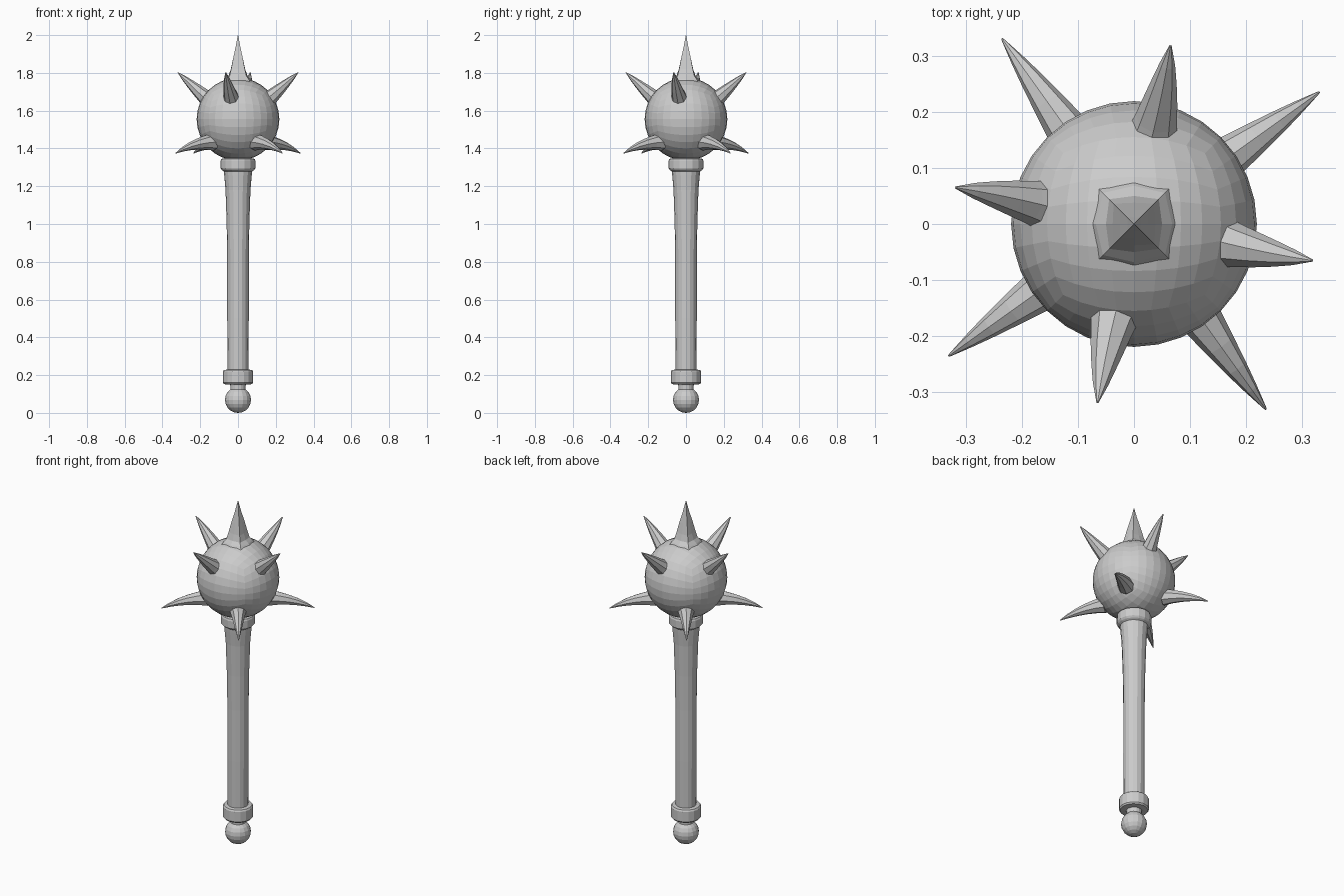
import bpy, bmesh
from math import cos, sin, pi, radians
from mathutils import Vector, Matrix

cube = bpy.data.objects.get("Cube")
if cube:
    bpy.data.objects.remove(cube, do_unlink=True)

metal = bpy.data.materials.new("grey metal")
metal.use_nodes = True
GREY = (0.6, 0.6, 0.6, 1)
metal.diffuse_color = GREY
metal.node_tree.nodes["Principled BSDF"].inputs["Base Color"].default_value = GREY


def add_part(name, bm):
    bmesh.ops.recalc_face_normals(bm, faces=bm.faces[:])
    mesh = bpy.data.meshes.new(name)
    bm.to_mesh(mesh)
    bm.free()
    mesh.materials.append(metal)
    obj = bpy.data.objects.new(name, mesh)
    bpy.context.collection.objects.link(obj)
    return obj


def loft(bm, rings):
    """Skin a list of closed rings and cap both ends."""
    loops = [[bm.verts.new(p) for p in ring] for ring in rings]
    n = len(loops[0])
    for a, b in zip(loops, loops[1:]):
        for i in range(n):
            j = (i + 1) % n
            bm.faces.new((a[i], a[j], b[j], b[i]))
    bm.faces.new(loops[0])
    bm.faces.new(loops[-1])


def lathe(name, profile, sides=16):
    bm = bmesh.new()
    loft(bm, [[(r * cos(2 * pi * i / sides), r * sin(2 * pi * i / sides), z)
               for i in range(sides)] for r, z in profile])
    return add_part(name, bm)


def spike(name, start, bend, tip, widths, turn, sides=8):
    """Tapered horn along a quadratic curve, turned about the vertical axis."""
    p0, p1, p2 = Vector(start), Vector(bend), Vector(tip)
    rings = []
    for k, r in enumerate(widths):
        t = k / (len(widths) - 1)
        centre = p0 * (1 - t) ** 2 + p1 * 2 * t * (1 - t) + p2 * t * t
        axis = ((p1 - p0) * (1 - t) + (p2 - p1) * t).normalized()
        side = axis.cross(Vector((0, 0, 1))).normalized()
        up = side.cross(axis)
        rings.append([centre + r * (side * cos(2 * pi * i / sides) + up * sin(2 * pi * i / sides))
                      for i in range(sides)])
    bm = bmesh.new()
    loft(bm, rings)
    bmesh.ops.rotate(bm, verts=bm.verts[:], cent=(0, 0, 0),
                     matrix=Matrix.Rotation(radians(turn), 3, 'Z'))
    return add_part(name, bm)


# Handle and its fittings
pommel = [(0.069 * sin(pi * k / 10), 0.069 - 0.069 * cos(pi * k / 10)) for k in range(1, 9)]
lathe("pommel", [(0.002, 0)] + pommel + [(0.041, 0.145), (0.046, 0.17)])
lathe("lower_collar", [(0.05, 0.15), (0.074, 0.152), (0.08, 0.16), (0.08, 0.218),
                       (0.075, 0.227), (0.05, 0.23)])
lathe("handle", [(0.055, 0.2), (0.057, 0.5), (0.057, 0.8), (0.06, 1.0),
                 (0.066, 1.18), (0.073, 1.26), (0.076, 1.3)])
lathe("upper_collar", [(0.07, 1.275), (0.085, 1.285), (0.092, 1.295), (0.092, 1.335),
                       (0.088, 1.345), (0.06, 1.35)])

# Head: a cube subdivided into a ball
bm = bmesh.new()
bmesh.ops.create_cube(bm, size=1)
bmesh.ops.subdivide_edges(bm, edges=bm.edges[:], cuts=7, use_grid_fill=True)
for v in bm.verts:
    v.co = Vector([sin(c * pi / 2) / cos(c * pi / 2) for c in v.co]).normalized() * 0.219
    v.co.z += 1.555
add_part("head", bm)

# Crown spike: square at the tip, flaring into a rounded square foot
bm = bmesh.new()
crown = [(0.085, 1.745, 1.1), (0.068, 1.768, 1.15), (0.05, 1.785, 1.25), (0.038, 1.82, 1.35),
         (0.025, 1.88, 1.41), (0.012, 1.94, 1.41), (0.001, 2.0, 1.41)]
loft(bm, [[(r * (corner if i % 2 else 1) * cos(i * pi / 4),
            r * (corner if i % 2 else 1) * sin(i * pi / 4), z) for i in range(8)]
          for r, z, corner in crown])
add_part("crown_spike", bm)

# Two rings of four spikes around the head
for n in range(4):
    spike(f"upper_spike_{n + 1}", (0.155, -0.032, 1.655), (0.235, -0.052, 1.725),
          (0.318, -0.065, 1.802), (0.046, 0.038, 0.031, 0.023, 0.014, 0.002), 90 * n)
    spike(f"lower_spike_{n + 1}", (0.13, 0.092, 1.435), (0.24, 0.17, 1.43),
          (0.33, 0.235, 1.375), (0.046, 0.037, 0.029, 0.021, 0.012, 0.002), 90 * n)
